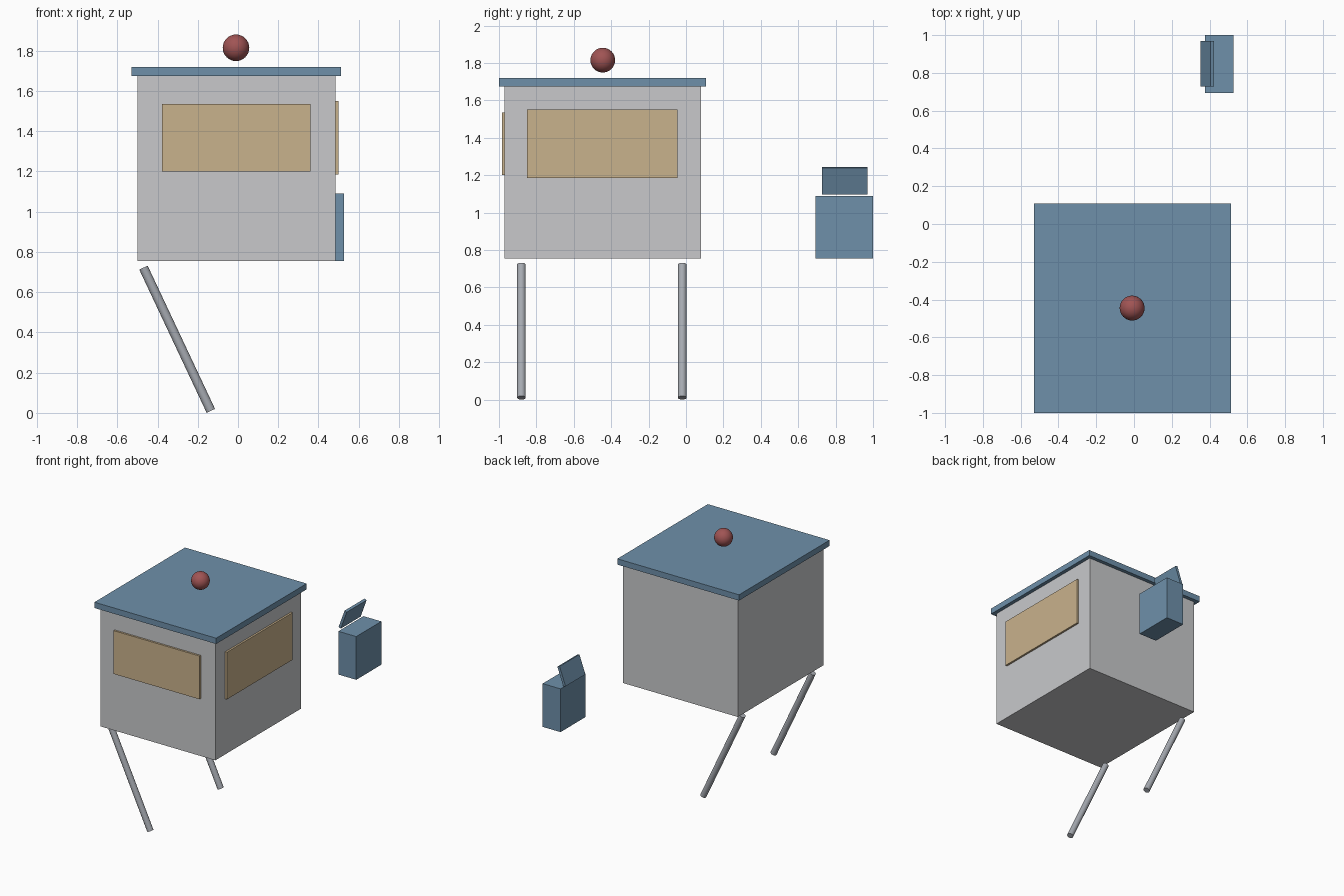
import bpy
import math
from mathutils import Vector

cube = bpy.data.objects.get("Cube")
if cube:
    bpy.data.objects.remove(cube, do_unlink=True)


def material(name, rgb):
    """Make a flat material from 8-bit display values."""
    lin = [((c / 255 + 0.055) / 1.055) ** 2.4 for c in rgb]
    mat = bpy.data.materials.new(name)
    mat.use_nodes = True
    mat.diffuse_color = (*lin, 1)
    mat.node_tree.nodes["Principled BSDF"].inputs["Base Color"].default_value = (*lin, 1)
    return mat


wall_grey = material("wall grey", (200, 201, 203))
painted_blue = material("painted blue", (110, 144, 170))
window_tan = material("window tan", (201, 178, 140))
ball_red = material("ball red", (160, 84, 84))
leg_grey = material("leg grey", (166, 170, 177))


def finish(name, mat, smooth=False):
    ob = bpy.context.object
    ob.name = name
    ob.data.materials.append(mat)
    if smooth:
        bpy.ops.object.shade_smooth_by_angle(angle=math.radians(40))
    return ob


def block(name, mat, low, high):
    """Box between two opposite corners."""
    low, high = Vector(low), Vector(high)
    bpy.ops.mesh.primitive_cube_add(size=1, location=(low + high) / 2)
    bpy.context.object.scale = high - low
    bpy.ops.object.transform_apply(location=False, rotation=False, scale=True)
    return finish(name, mat)


def rod(name, mat, start, end, radius):
    """Cylinder between two points."""
    start, end = Vector(start), Vector(end)
    axis = end - start
    bpy.ops.mesh.primitive_cylinder_add(
        vertices=20, radius=radius, depth=axis.length, location=(start + end) / 2,
        rotation=axis.to_track_quat("Z", "Y").to_euler())
    return finish(name, mat, True)


# Cabin and overhanging roof
block("cabin", wall_grey, (-0.5, -0.97, 0.755), (0.485, 0.08, 1.675))
block("roof", painted_blue, (-0.53, -1, 1.675), (0.513, 0.108, 1.72))

# Window panels on the front and one side
block("front_window", window_tan, (-0.378, -0.985, 1.2), (0.36, -0.97, 1.535))
block("side_window", window_tan, (0.485, -0.85, 1.185), (0.5, -0.045, 1.55))

# Ball above the roof
bpy.ops.mesh.primitive_uv_sphere_add(
    segments=32, ring_count=16, radius=0.066, location=(-0.01, -0.445, 1.815))
finish("ball", ball_red, True)

# Slanted legs
for side, y in (("front", -0.88), ("back", -0.02)):
    rod(side + "_leg", leg_grey, (-0.135, y, 0.01), (-0.47, y, 0.722), 0.023)

# Separate bin with its open, tilted lid
block("bin", painted_blue, (0.375, 0.693, 0.755), (0.528, 1, 1.09))
lid = block("bin_lid", painted_blue, (0.378, 0.727, 1.096), (0.398, 0.97, 1.246))
lid.rotation_euler.y = math.radians(20)
